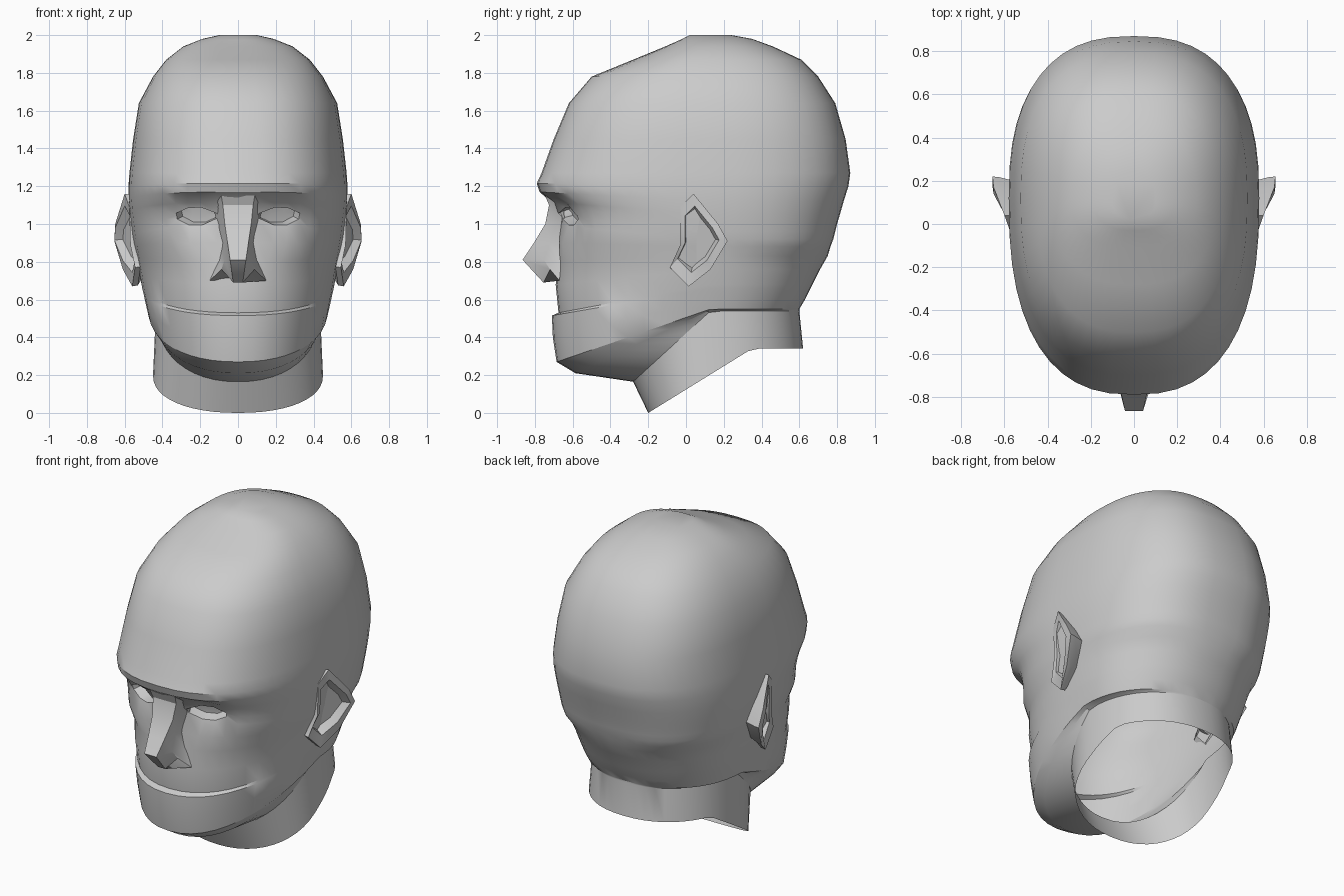
import bpy, bmesh, math

if "Cube" in bpy.data.objects:
    bpy.data.objects.remove(bpy.data.objects["Cube"])

def finish(bm, name, angle=28, recalc=True):
    if recalc:
        bmesh.ops.recalc_face_normals(bm, faces=bm.faces)
    me = bpy.data.meshes.new(name)
    bm.to_mesh(me)
    bm.free()
    ob = bpy.data.objects.new(name, me)
    bpy.context.collection.objects.link(ob)
    bpy.ops.object.select_all(action='DESELECT')
    ob.select_set(True)
    bpy.context.view_layer.objects.active = ob
    bpy.ops.object.shade_smooth_by_angle(angle=math.radians(angle))
    return ob

def loft(bm, rows, closed):
    rings = [[bm.verts.new(p) for p in r] for r in rows]
    for a, b in zip(rings, rings[1:]):
        n = len(a)
        for i in range(n if closed else n - 1):
            j = (i + 1) % n
            bm.faces.new((a[i], a[j], b[j], b[i]))
    return rings

# Head shell rings, crown to neck: z front, z back, y front, y back, half width
RINGS = [
    (2.0, 2.0, .02, .24, .1), (1.975, 1.98, -.03, .35, .19), (1.94, 1.94, -.11, .46, .29),
    (1.87, 1.87, -.28, .61, .38), (1.78, 1.78, -.5, .7, .45), (1.64, 1.64, -.62, .79, .525),
    (1.45, 1.45, -.70, .845, .555), (1.27, 1.27, -.765, .87, .575), (1.215, 1.2, -.79, .86, .58),
    (1.17, 1.12, -.775, .835, .58), (1.115, 1.05, -.715, .815, .575), (1.09, 1.0, -.695, .80, .57),
    (1.04, .96, -.68, .79, .565), (.99, .92, -.675, .78, .56), (.9, .88, -.675, .765, .55),
    (.8, .83, -.675, .75, .54), (.68, .76, -.69, .71, .525), (.53, .68, -.675, .67, .51),
    (.515, .66, -.71, .66, .505), (.4, .6, -.705, .63, .49), (.27, .55, -.685, .6, .475),
    (.21, .545, -.585, .6, .45), (.165, .54, -.28, .6, .435), (.0, .34, -.2, .62, .45)]
N, YC = 48, .12

def head_ring(zf, zb, yf, yb, hw):
    n = 2.5 if zf > .85 else 2.2
    knee = .13 if zf > .1 else .35
    pts = []
    for i in range(N):
        t = 2 * math.pi * i / N
        s, c = math.sin(t), math.cos(t)
        if abs(s) < 1e-6:
            s = 0
        x = math.copysign(hw * abs(s) ** (2 / n), s) if s else 0
        y = YC + math.copysign(abs(c) ** (2 / n), -c) * ((YC - yf) if c > 0 else (yb - YC))
        k = max(0, min(1, (y - yf) / (knee - yf)))
        z = zf + (zb - zf) * k
        # Hollow the eye sockets and taper the lids to almond corners
        if y < 0 and .95 < zf < 1.13:
            e = abs(x) - .225
            y += .035 * math.exp(-(e / .12) ** 2)
            if .08 < abs(x) < .36 and .98 < zf < 1.1:
                mid = 1.045
                z = mid + (zf - mid) * max(.25, 1 - (e / .12) ** 2)
        pts.append((x, y, z))
    return pts

bm = bmesh.new()
rings = loft(bm, [head_ring(*r) for r in RINGS], True)
bm.faces.new(rings[0])
bmesh.ops.recalc_face_normals(bm, faces=bm.faces)
if rings[0][0].link_faces and max(bm.faces, key=lambda f: f.calc_center_median().z).normal.z < 0:
    bmesh.ops.reverse_faces(bm, faces=bm.faces)
# Eye openings pressed inward
for s in (1, -1):
    eye = []
    for f in bm.faces:
        c = f.calc_center_median()
        if c.y < -.3 and .12 < s * c.x < .34 and .99 < c.z < 1.09:
            eye.append(f)
    if eye:
        bmesh.ops.inset_region(bm, faces=eye, thickness=.008, depth=-.06, use_even_offset=False)
finish(bm, "head", recalc=False)

# Nose: z, y front, half ridge width, half base width, y base
NOSE = [(1.16, -.75, .09, .16, -.68), (1.1, -.725, .08, .135, -.65), (1.0, -.745, .07, .11, -.64),
        (.9, -.805, .055, .085, -.65), (.81, -.865, .042, .10, -.66), (.69, -.755, .025, .15, -.67)]
bm = bmesh.new()
rows = []
for z, yf, hf, hb, yb in NOSE:
    low = z < .75
    half = [(hf, yf, z),
            ((hf + hb) / 2, yf * .45 + yb * .55 if not low else -.72, z + (.07 if low else 0)),
            (hb, yb, z + (.01 if low else 0))]
    rows.append([(-x, y, w) for x, y, w in half[::-1]] + half)
r = loft(bm, rows, False)
bm.faces.new(r[-1])
bm.faces.new(r[0])
finish(bm, "nose")

# Ears: outline x, y, z seen from the side, with a sunken bowl
EAR = [(.60, .04, 1.16), (.575, -.03, 1.09), (.57, -.03, .89), (.545, -.085, .77),
       (.56, .015, .67), (.61, .13, .76), (.655, .22, .91), (.65, .17, 1.0)]
for s, side in ((1, "right"), (-1, "left")):
    bm = bmesh.new()
    cy, cz = .06, .93
    def loop(k, dx):
        return [(s * (x + dx), cy + (y - cy) * k, cz + (z - cz) * k) for x, y, z in EAR]
    back = [(s * .51, cy + (y - cy) * .8, cz + (z - cz) * .85) for x, y, z in EAR]
    r = loft(bm, [back, loop(.98, -.03), loop(1, 0), loop(.72, 0), loop(.6, -.045)], True)
    bm.faces.new(r[-1])
    finish(bm, "ear_" + side)
